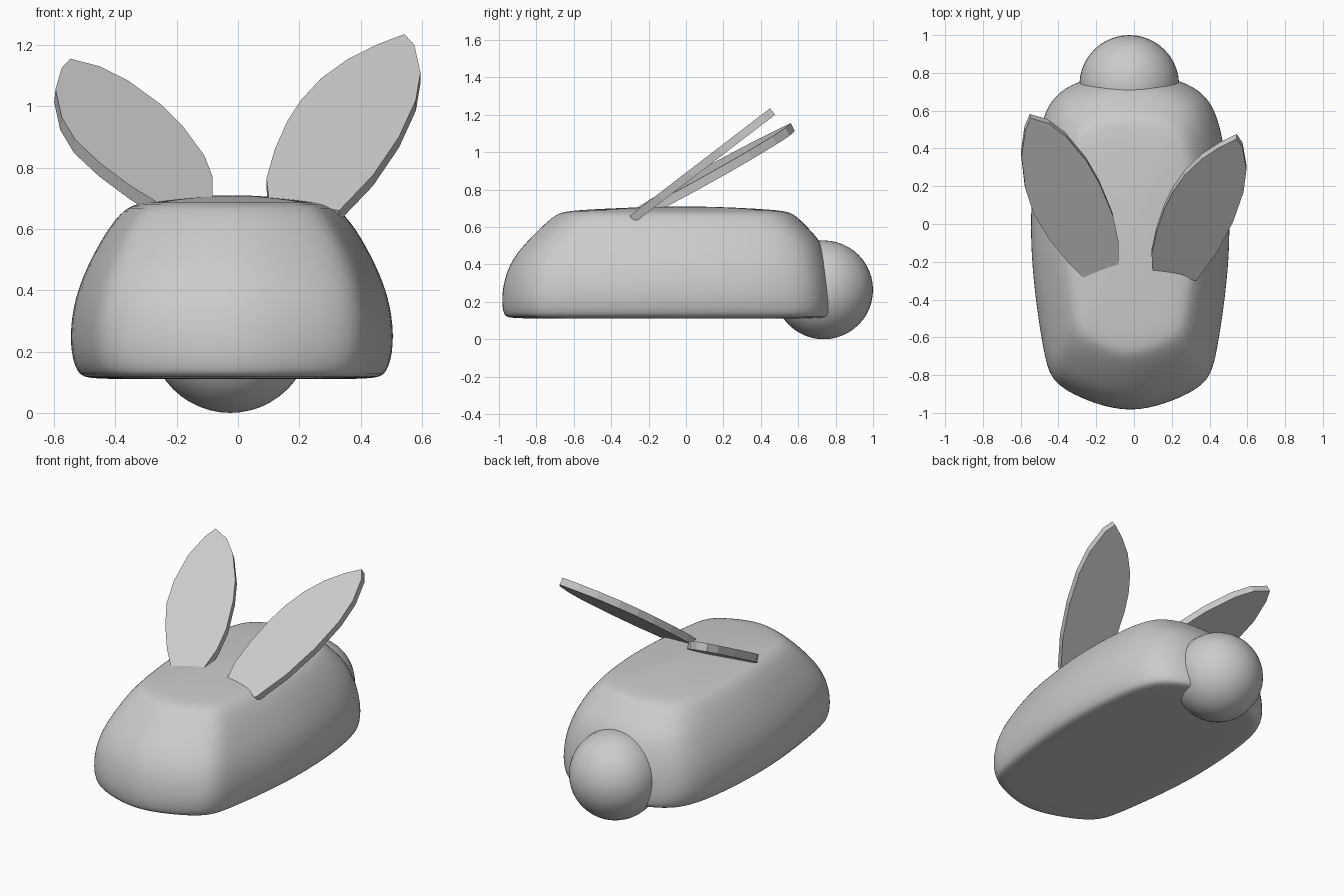
import bpy
import bmesh
import math
from mathutils import Vector

if "Cube" in bpy.data.objects:
    bpy.data.objects.remove(bpy.data.objects["Cube"])

grey = bpy.data.materials.new("light grey")
grey.diffuse_color = (0.6, 0.6, 0.6, 1)
grey.use_nodes = True
grey.node_tree.nodes["Principled BSDF"].inputs["Base Color"].default_value = grey.diffuse_color


def finish(name, bm):
    bmesh.ops.recalc_face_normals(bm, faces=bm.faces)
    mesh = bpy.data.meshes.new(name)
    bm.to_mesh(mesh)
    bm.free()
    mesh.materials.append(grey)
    obj = bpy.data.objects.new(name, mesh)
    bpy.context.collection.objects.link(obj)
    return obj


# Body: one plan outline, lofted through levels (z, half width, front y, back y)
half_plan = [(0, -1), (.36, -.95), (.66, -.87), (.80, -.79), (.86, -.67), (.95, -.33),
             (1, 0), (.985, .33), (.93, .61), (.85, .78), (.72, .89), (.45, .97), (0, 1)]
plan = half_plan + [(-u, v) for u, v in half_plan[-2:0:-1]]
levels = [(.11, .25, -.6, .45), (.11, .47, -.96, .77), (.125, .51, -.99, .80),
          (.22, .535, -1.003, .805), (.35, .523, -.98, .787), (.45, .488, -.927, .758),
          (.53, .448, -.855, .722), (.60, .407, -.785, .655), (.665, .355, -.71, .59),
          (.687, .30, -.655, .54), (.70, .18, -.4, .35), (.71, .06, -.13, .1)]
bm = bmesh.new()
rings = []
for z, w, front, back in levels:
    mid, half = (front + back) / 2, (back - front) / 2
    rings.append([bm.verts.new((-.02 + w * u, mid + half * v, z)) for u, v in plan])
for a, b in zip(rings, rings[1:]):
    for i in range(len(plan)):
        j = (i + 1) % len(plan)
        bm.faces.new((a[i], a[j], b[j], b[i]))
bm.faces.new(rings[0][::-1])
bm.faces.new(rings[-1])
body = finish("body", bm)
for p in body.data.polygons:
    p.use_smooth = True
sub = body.modifiers.new("rounding", 'SUBSURF')
sub.levels = sub.render_levels = 2

# Tail ball
bm = bmesh.new()
bmesh.ops.create_uvsphere(bm, u_segments=40, v_segments=24, radius=.264)
bmesh.ops.translate(bm, verts=bm.verts, vec=(-.025, .736, .264))
tail = finish("tail", bm)
for p in tail.data.polygons:
    p.use_smooth = True


# Ears: flat outlines (x, z) laid on the sloping plane y = a + b*z + c*x, then thickened
def ear(name, outline, a, b, c, thickness):
    bm = bmesh.new()
    down = Vector((-c, 1, -b)).normalized() * thickness
    top = [Vector((x, a + b * z + c * x, z)) for x, z in outline]
    upper = [bm.verts.new(p) for p in top]
    lower = [bm.verts.new(p + down) for p in top]
    bm.faces.new(upper)
    bm.faces.new(lower[::-1])
    for i in range(len(top)):
        j = (i + 1) % len(top)
        bm.faces.new((upper[i], lower[i], lower[j], upper[j]))
    finish(name, bm)


ear("right_ear",
    [(.10, .70), (.093, .765), (.12, .86), (.16, .95), (.205, 1.02), (.27, 1.09),
     (.36, 1.155), (.45, 1.2), (.543, 1.235), (.575, 1.2), (.595, 1.11), (.58, 1.02),
     (.525, .90), (.44, .775), (.33, .66)],
    -1.161, 1.304, 0, .044)
ear("left_ear",
    [(-.083, .70), (-.083, .77), (-.11, .84), (-.18, .935), (-.25, 1.005), (-.36, 1.085),
     (-.45, 1.13), (-.547, 1.155), (-.575, 1.125), (-.595, 1.055), (-.575, .965),
     (-.53, .89), (-.45, .815), (-.35, .74), (-.255, .682)],
    -1.565, 1.938, .207, .048)
